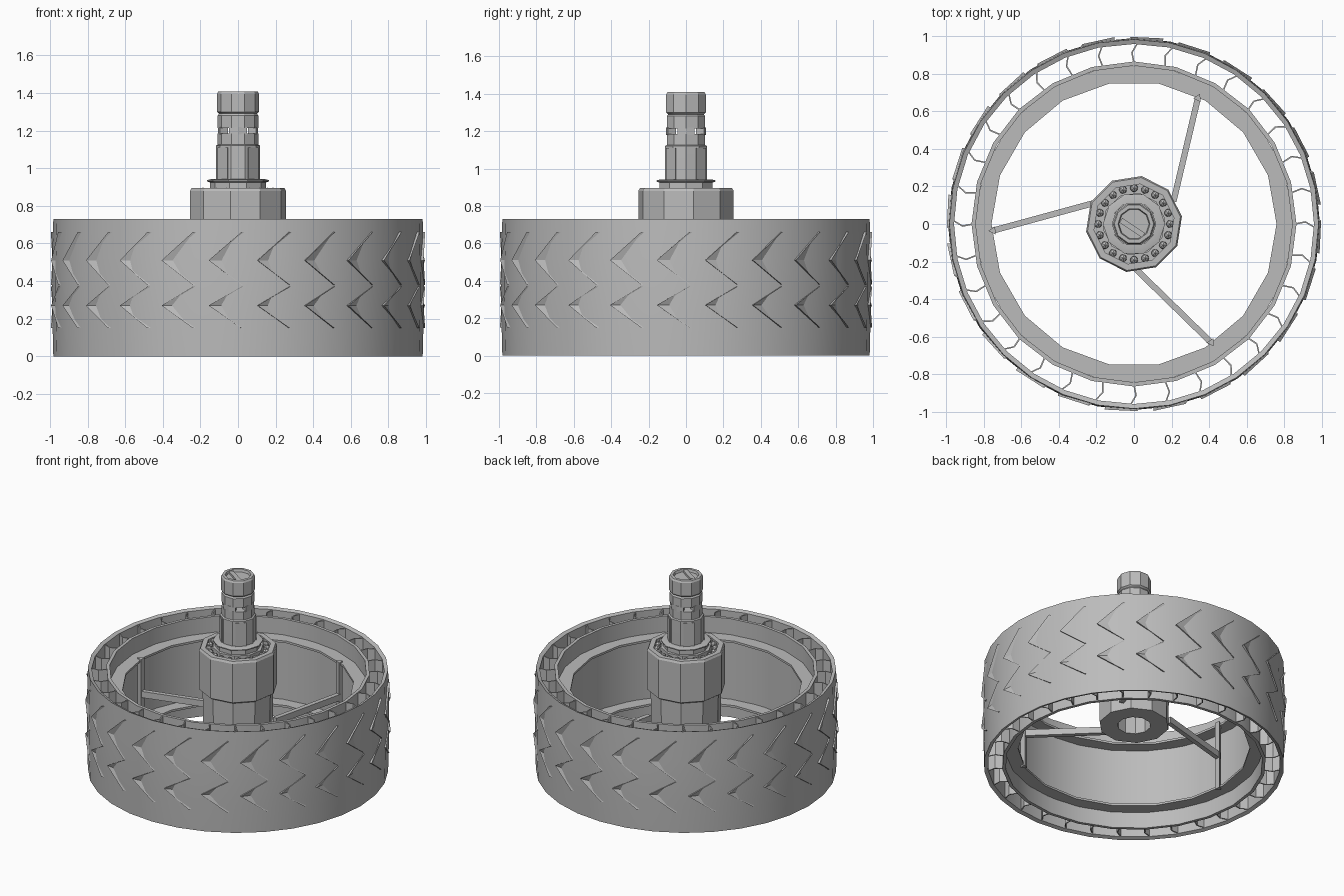
import bpy, bmesh
from math import sin, cos, pi, radians, atan2
from mathutils import Vector

cube = bpy.data.objects.get("Cube")
if cube:
    bpy.data.objects.remove(cube, do_unlink=True)

grey = bpy.data.materials.new("light grey")
grey.use_nodes = True
grey.diffuse_color = (0.5, 0.5, 0.5, 1)
grey.node_tree.nodes["Principled BSDF"].inputs["Base Color"].default_value = (0.5, 0.5, 0.5, 1)


def finish(name, bm, smooth=25):
    """Turn a bmesh into a named, coloured object."""
    bmesh.ops.remove_doubles(bm, verts=bm.verts, dist=0.0005)
    bmesh.ops.recalc_face_normals(bm, faces=bm.faces)
    mesh = bpy.data.meshes.new(name)
    bm.to_mesh(mesh)
    bm.free()
    mesh.materials.append(grey)
    obj = bpy.data.objects.new(name, mesh)
    bpy.context.collection.objects.link(obj)
    if smooth:
        bpy.ops.object.select_all(action='DESELECT')
        obj.select_set(True)
        bpy.context.view_layer.objects.active = obj
        bpy.ops.object.shade_smooth_by_angle(angle=radians(smooth))
    return obj


def polar(r, a, z):
    return Vector((r * cos(a), r * sin(a), z))


def lathe(name, profile, sides, smooth=25, turn=0.0):
    """Spin a closed (radius, height) profile around the z axis."""
    bm = bmesh.new()
    rings = [[bm.verts.new(polar(r, turn + 2 * pi * i / sides, z)) for r, z in profile]
             for i in range(sides)]
    n = len(profile)
    for i in range(sides):
        a, b = rings[i], rings[(i + 1) % sides]
        for j in range(n):
            k = (j + 1) % n
            if profile[j][0] or profile[k][0]:
                bm.faces.new((a[j], b[j], b[k], a[k]))
    return finish(name, bm, smooth)


def prism(bm, outline, z0, z1):
    """Extrude a flat xy outline between two heights."""
    low = [bm.verts.new((p.x, p.y, z0)) for p in outline]
    high = [bm.verts.new((p.x, p.y, z1)) for p in outline]
    n = len(outline)
    bm.faces.new(low)
    bm.faces.new(high)
    for i in range(n):
        j = (i + 1) % n
        bm.faces.new((low[i], low[j], high[j], high[i]))


def bar(bm, p, q, width, z0, z1):
    """Straight bar from p to q with a given width."""
    p, q = Vector((*p, 0)), Vector((*q, 0))
    d = (q - p).normalized()
    side = Vector((-d.y, d.x, 0)) * width / 2
    prism(bm, [p + side, q + side, q - side, p - side], z0, z1)


# Tyre: slightly barrelled outer skin and the inner band
lathe("tyre_skin", [(0.957, 0.01), (0.982, 0), (0.987, 0.2), (0.989, 0.37),
                    (0.987, 0.53), (0.982, 0.73), (0.957, 0.72)], 32)
lathe("inner_band", [(0.842, 0.01), (0.864, 0.01), (0.864, 0.72), (0.842, 0.72)], 24)

# Kinked webs between the band and the skin
bm = bmesh.new()
for i in range(32):
    a = 2 * pi * i / 32
    path = [(0.855, 0.0), (0.912, 0.012), (0.965, -0.022)]
    t = 0.0045
    prism(bm, [polar(r, a + s - t, 0) for r, s in path]
          + [polar(r, a + s + t, 0) for r, s in reversed(path)], 0.015, 0.715)
finish("tyre_webs", bm, 0)

# Chevron tread: wedge lugs raised at the leading edge
bm = bmesh.new()
for top, mid, low in ((0.66, 0.51, 0.38), (0.37, 0.27, 0.15)):
    for i in range(24):
        a = radians(-114 + 15 * i)
        for tip in (top, low):
            back = radians(10)
            lead = (polar(0.999, a, mid), polar(0.995, a + back, tip))
            root = (polar(0.975, a, mid), polar(0.975, a + back, tip))
            tail = (polar(0.979, a + radians(5), mid), polar(0.979, a + radians(11), tip))
            v = [bm.verts.new(p) for p in (*lead, *root, *tail)]
            for f in ((0, 1, 3, 2), (0, 4, 5, 1), (2, 3, 5, 4), (0, 2, 4), (1, 5, 3)):
                bm.faces.new([v[k] for k in f])
finish("tread_chevrons", bm, 0)

# Rim flanges at the top and bottom of the band
for name, z in (("upper_flange", 0.59), ("lower_flange", 0.125)):
    lathe(name, [(0.758, z), (0.85, z), (0.85, z + 0.015), (0.758, z + 0.015)], 18)

# Three offset spokes, each with an upright post fixed to both flanges
for name, end, start in (("back", (0.34, 0.67), (0.21, 0.12)),
                         ("side", (-0.75, -0.035), (-0.2, 0.115)),
                         ("front", (0.41, -0.63), (0.0, -0.23))):
    bm = bmesh.new()
    bar(bm, start, end, 0.032, 0.34, 0.385)
    finish(name + "_spoke", bm, 0)
    bm = bmesh.new()
    a = atan2(end[1], end[0])
    prism(bm, [Vector((*end, 0)) + polar(0.025, a + 2 * pi * k / 3, 0) for k in range(3)],
          0.115, 0.615)
    finish(name + "_post", bm, 0)

# Hub with a narrower lower body and a bearing groove on top
lathe("hub", [(0.11, 0.3), (0.23, 0.3), (0.235, 0.585), (0.258, 0.6), (0.258, 0.88),
              (0.25, 0.895), (0.215, 0.895), (0.215, 0.85), (0.168, 0.85),
              (0.168, 0.895), (0.11, 0.895)], 10, 20, radians(9))

# Bearing balls
bm = bmesh.new()
for i in range(20):
    ball = bmesh.ops.create_icosphere(bm, subdivisions=1, radius=0.023)
    bmesh.ops.translate(bm, verts=ball["verts"], vec=polar(0.191, 2 * pi * i / 20, 0.874))
finish("bearing_balls", bm, 0)

# Collar and shaft, hollow round the window band
lathe("collar", [(0.1, 0.88), (0.15, 0.88), (0.15, 0.925), (0.165, 0.93), (0.165, 0.937),
                 (0.145, 0.942), (0.1, 0.942)], 10)
lathe("lower_shaft", [(0, 0.58), (0.11, 0.58), (0.118, 0.9), (0.118, 1.12), (0.108, 1.125),
                      (0.108, 1.185), (0, 1.185)], 10)
lathe("upper_shaft", [(0, 1.215), (0.108, 1.215), (0.108, 1.28), (0.1, 1.29), (0.112, 1.3),
                      (0.112, 1.395), (0.105, 1.408), (0.085, 1.408), (0.08, 1.39),
                      (0, 1.39)], 10)
bm = bmesh.new()
for i in range(4):
    a = i * pi / 2
    prism(bm, [polar(r, a + s, 0) for r, s in
               ((0.107, -0.45), (0.107, 0), (0.107, 0.45), (0.06, 0.45), (0.06, -0.45))],
          1.18, 1.22)
finish("window_pillars", bm, 0)

# Raised pads around the lower shaft and the key on its end
bm = bmesh.new()
for i in range(4):
    a = i * pi / 2 + pi / 4
    prism(bm, [polar(r, a + s, 0) for r, s in
               ((0.122, -0.3), (0.122, 0.3), (0.095, 0.3), (0.095, -0.3))], 0.94, 1.11)
finish("shaft_pads", bm, 0)
bm = bmesh.new()
bar(bm, (-0.07, 0.02), (0.05, -0.06), 0.03, 1.38, 1.405)
finish("shaft_key", bm, 0)
